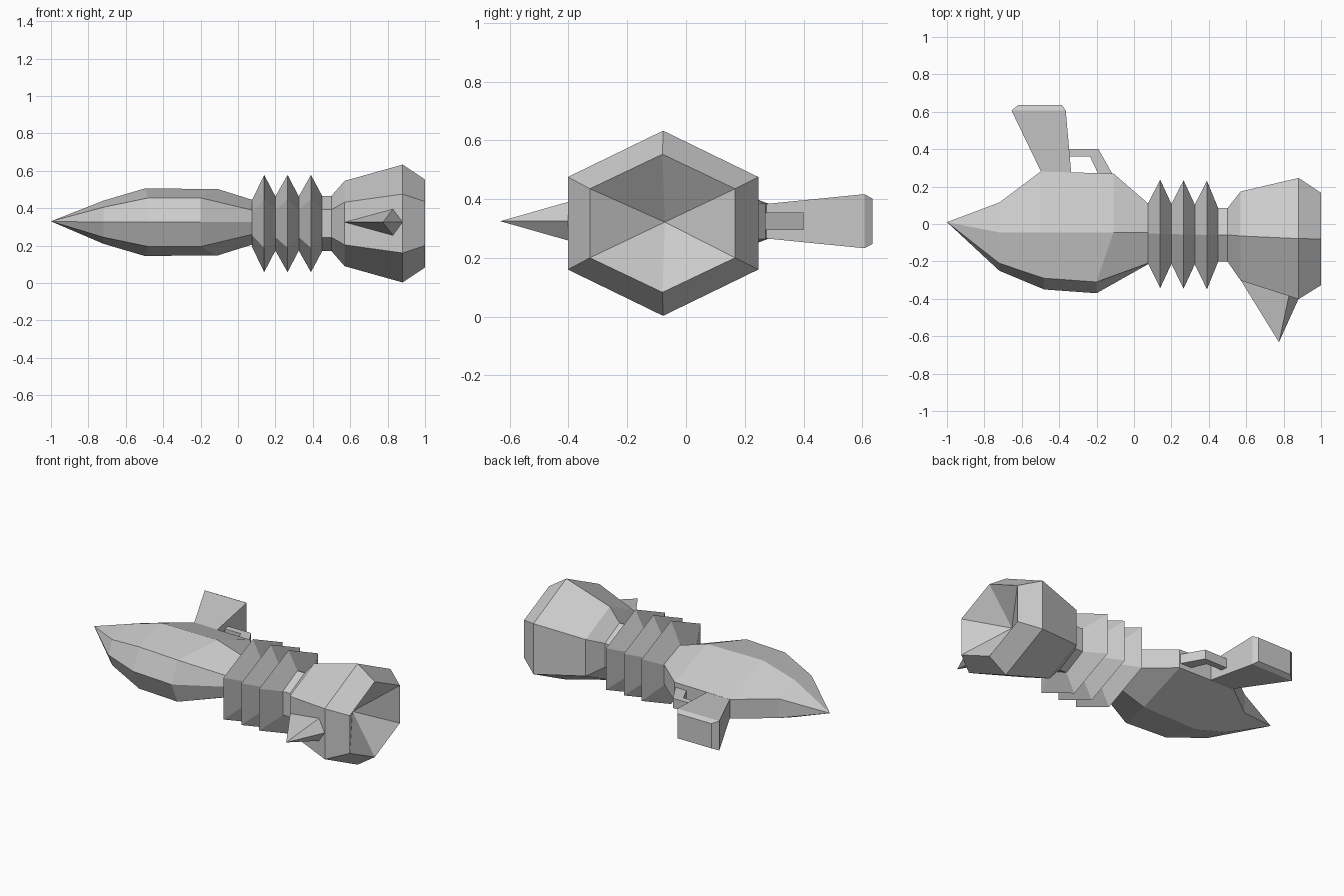
import bpy, bmesh
from math import sin, cos, pi

cube = bpy.data.objects.get("Cube")
if cube:
    bpy.data.objects.remove(cube, do_unlink=True)

grey = bpy.data.materials.new("plain grey")
grey.use_nodes = True
grey.diffuse_color = (0.6, 0.6, 0.6, 1)
grey.node_tree.nodes["Principled BSDF"].inputs["Base Color"].default_value = (0.6, 0.6, 0.6, 1)
MID = 0.325


def loft(name, rings, start=None, end=None):
    """Skin a row of equal rings; each end closes to an apex point or a flat cap."""
    bm = bmesh.new()
    rows = [[bm.verts.new(p) for p in ring] for ring in rings]
    n = len(rows[0])
    for a, b in zip(rows, rows[1:]):
        for i in range(n):
            j = (i + 1) % n
            bm.faces.new((a[i], a[j], b[j], b[i]))
    for row, apex in ((rows[0], start), (rows[-1], end)):
        if apex:
            tip = bm.verts.new(apex)
            for i in range(n):
                bm.faces.new((row[i], row[(i + 1) % n], tip))
        else:
            bm.faces.new(row)
    bmesh.ops.recalc_face_normals(bm, faces=bm.faces)
    mesh = bpy.data.meshes.new(name)
    bm.to_mesh(mesh)
    bm.free()
    mesh.materials.append(grey)
    obj = bpy.data.objects.new(name, mesh)
    bpy.context.collection.objects.link(obj)
    return obj


def hexagon(x, y, half_width, half_height, z=0.318):
    """Hexagon across the x axis with a corner at the top."""
    return [(x, y + half_width * sin(i * pi / 3) / sin(pi / 3),
             z + half_height * cos(i * pi / 3)) for i in range(6)]


def hull_ring(x, top, near, near_z, bulge, far, far_z, far_x=None):
    """Seven-sided hull section: ridge, bulged near side, keel, flat far side."""
    fx = x if far_x is None else far_x
    return [(fx, -0.045, MID + top), (x, near, MID + near_z), (x, bulge, MID),
            (x, near, MID - near_z), (fx, -0.045, MID - top),
            (fx, far, MID - far_z), (fx, far, MID + far_z)]


def slab(x0, x1, y, half):
    """Rectangle facing y."""
    return [(x0, y, MID + half), (x1, y, MID + half), (x1, y, MID - half), (x0, y, MID - half)]


# Pointed hull
loft("hull", [
    hull_ring(-0.72, 0.115, -0.21, 0.08, -0.25, 0.115, 0.06),
    hull_ring(-0.48, 0.18, -0.29, 0.13, -0.35, 0.28, 0.06, -0.5),
    hull_ring(-0.2, 0.178, -0.31, 0.13, -0.37, 0.27, 0.06, -0.11),
    hull_ring(0.075, 0.12, -0.21, 0.065, -0.215, 0.11, 0.06),
], start=(-1, 0.01, 0.33))

# Three sharp cooling fins
rings = []
for k in range(3):
    x = 0.075 + 0.125 * k
    y = -0.05 - 0.003 * k
    rings += [hexagon(x, y, 0.16, 0.145 if k else 0.125),
              hexagon(x + 0.065, y - 0.003, 0.29, 0.26)]
rings.append(hexagon(0.45, -0.058, 0.143, 0.148))
loft("cooling_fins", rings)

# Neck and flared rear with a hollow cone
loft("rear_housing", [
    hexagon(0.44, -0.058, 0.143, 0.148),
    hexagon(0.5, -0.058, 0.143, 0.148),
    hexagon(0.57, -0.064, 0.238, 0.228),
    hexagon(0.88, -0.078, 0.324, 0.315),
    hexagon(1.0, -0.08, 0.247, 0.235),
], end=(0.84, -0.072, 0.322))

# Spike on the front of the housing
loft("sight_spike", [[(0.57, -0.3, MID), (0.83, -0.375, MID + 0.073),
                      (0.88, -0.4, MID), (0.83, -0.375, MID - 0.073)]],
     end=(0.775, -0.632, MID))

# Flared grip with a chamfered end
loft("grip", [slab(-0.49, -0.335, 0.265, 0.058), slab(-0.655, -0.365, 0.607, 0.092),
              slab(-0.62, -0.385, 0.635, 0.077)])

# Bent trigger guard
guard = [((-0.35, 0.36), (-0.35, 0.4)), ((-0.235, 0.36), (-0.19, 0.4)),
         ((-0.19, 0.265), (-0.108, 0.255))]
loft("trigger_guard", [[(*a, MID + 0.03), (*b, MID + 0.03), (*b, MID - 0.03), (*a, MID - 0.03)]
                       for a, b in guard])
